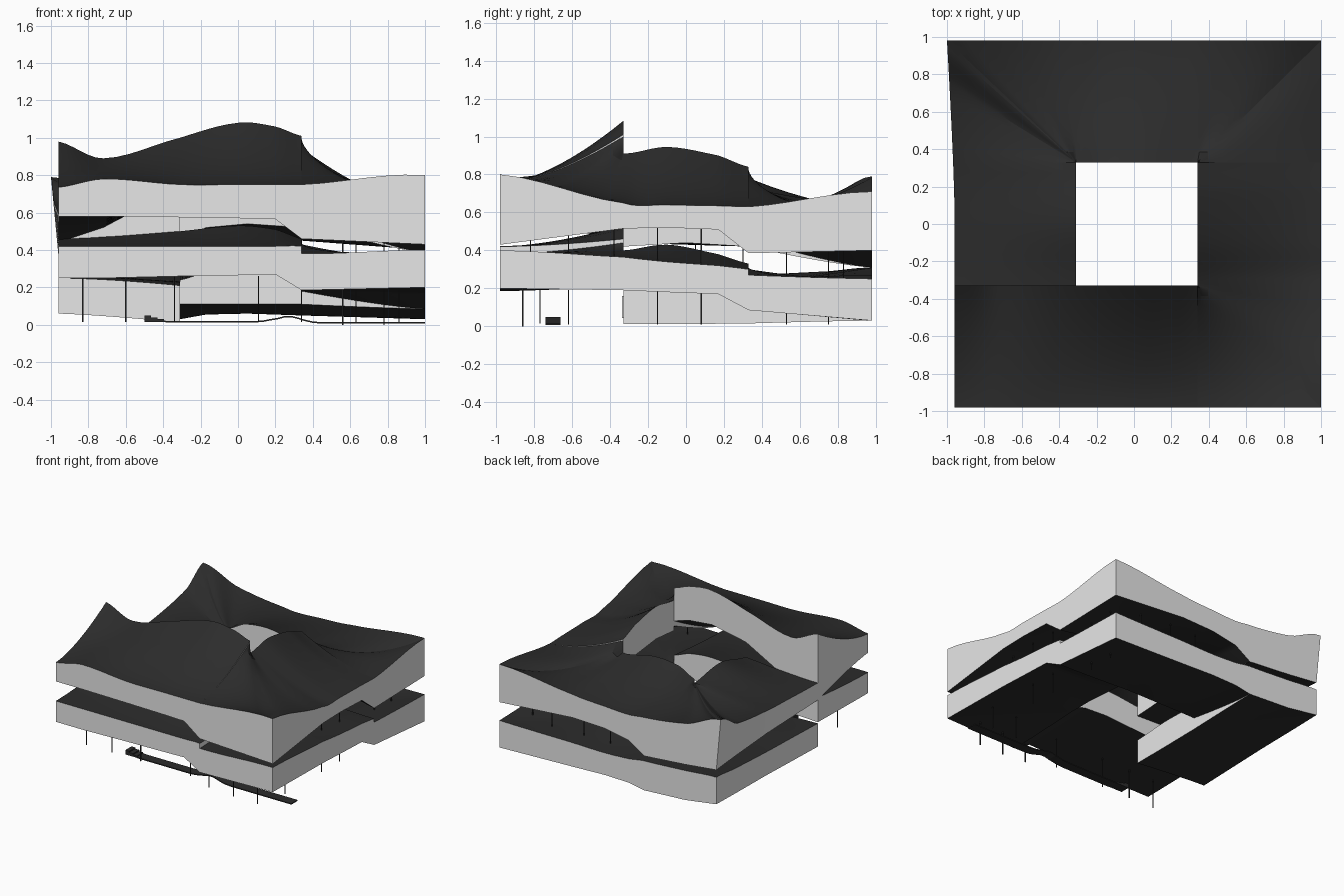
import bpy, bmesh, math

if "Cube" in bpy.data.objects:
    bpy.data.objects.remove(bpy.data.objects["Cube"])

def material(name, v):
    m = bpy.data.materials.new(name)
    m.diffuse_color = (v, v, v, 1)
    m.use_nodes = True
    m.node_tree.nodes["Principled BSDF"].inputs["Base Color"].default_value = m.diffuse_color
    return m

LIGHT = material("light concrete", 0.8)
DARK = material("dark roofing", 0.025)

def finish(name, bm, mats, smooth=False):
    me = bpy.data.meshes.new(name)
    bm.normal_update()
    bm.to_mesh(me)
    bm.free()
    for m in mats:
        me.materials.append(m)
    ob = bpy.data.objects.new(name, me)
    bpy.context.collection.objects.link(ob)
    if smooth:
        bpy.ops.object.select_all(action='DESELECT')
        bpy.context.view_layer.objects.active = ob
        ob.select_set(True)
        bpy.ops.object.shade_smooth_by_angle(angle=math.radians(25))
    return ob

# Outer plan of the spiral: front, right, back, left (repeated points are steps)
PLAN = [(-.96, -.98), (-.72, -.98), (-.31, -.98), (0, -.98), (.2, -.98), (.34, -.98), (.34, -.98),
        (1, -.98), (1, -.33), (1, -.1), (1, .17), (1, .33), (1, .33),
        (1, .98), (.34, .98), (.05, .98), (-.17, .98), (-.31, .98), (-.31, .98),
        (-.68, .98), (-.96, .98), (-.96, .75), (-.96, .33), (-.96, 0), (-.96, -.33)]

# Heights per plan point: outer top, outer bottom, inner top, inner bottom
UPPER = [(.735, .58, .98, .44), (.78, .58, .89, .52), (.75, .575, 1.0, .74),
         (.75, .57, 1.08, .80), (.75, .565, 1.06, .78), (.75, .46, 1.01, .74), (.75, .46, 1.0, .70),
         (.80, .43, .95, .68), (.65, .515, .91, .66), (.64, .52, .945, .68),
         (.635, .51, .90, .65), (.63, .385, .84, .60), (.63, .385, .83, .55),
         (.71, .40, .78, .53), (.64, .45, .73, .52), (.62, .44, .78, .54),
         (.61, .40, .76, .52), (.625, .31, .69, .46), (.625, .31, .69, .42),
         (.68, .34, .67, .42), (.79, .37, .66, .42), (.67, .39, .66, .42), (.61, .42, .66, .42),
         (.59, .43, .70, .44), (.58, .44, .62, .42)]
LOWER = [(.42, .25, .46, .26), (.42, .25, .47, .27), (.42, .26, .50, .29),
         (.42, .265, .53, .31), (.42, .27, .51, .30), (.42, .185, .46, .26), (.38, .185, .44, .21),
         (.40, .20, .41, .21), (.365, .19, .40, .21), (.34, .18, .43, .21),
         (.32, .17, .38, .19), (.30, .085, .33, .18), (.27, .085, .31, .11),
         (.25, .03, .30, .11), (.245, .05, .28, .11), (.24, .06, .30, .11),
         (.25, .055, .28, .11), (.27, .03, .24, .11), (.27, .03, .23, .015),
         (.29, .05, .23, .015), (.31, .09, .22, .015), (.29, .085, .22, .015), (.27, .08, .22, .015),
         (.26, .07, .23, .012), (.25, .06, .21, .012)]

def lerp(a, b, t):
    return a + (b - a) * t

def catmull(a, b, c, d, t):
    return b + .5 * t * (c - a + t * (2 * a - 5 * b + 4 * c - d + t * (3 * (b - c) + d - a)))

def inner_point(i):
    x, y = PLAN[i]
    ix = x if i < 2 else min(max(x, -.31), .34)
    return ix, min(max(y, -.33), .33)

def storey(name, heights, flare, sag):
    """Loft one turn of the spiral: dark top and underside, light fascias."""
    bm = bmesh.new()
    n, sub, last = 12, 6, len(PLAN) - 1
    rows = []
    for i in range(last):
        for s in range(sub + (i == last - 1)):
            t = s / sub
            ox, oy = (lerp(PLAN[i][k], PLAN[i + 1][k], t) for k in (0, 1))
            p, q = inner_point(i), inner_point(i + 1)
            ix, iy = lerp(p[0], q[0], t), lerp(p[1], q[1], t)
            h = [heights[min(max(j, 0), last)] for j in range(i - 1, i + 3)]
            if PLAN[i] == PLAN[i + 1]:
                ot, it = lerp(h[1][0], h[2][0], t), lerp(h[1][2], h[2][2], t)
            else:
                ot, it = (catmull(*(r[k] for r in h), t) for k in (0, 2))
            ob, ib = (lerp(h[1][k], h[2][k], t) for k in (1, 3))
            # the back left corner leans outwards at its top
            f = flare * max(0, 1 - math.hypot(ox + .96, (oy - .98) * .9) / .8) ** 1.3
            # roofs sag across the corners
            c = max(0, abs(ox) - .34) * max(0, abs(oy) - .33) / .42
            c = sag * c * (i > 3)
            row = []
            for j in range(n + 1):
                w = j / n
                row.append(bm.verts.new((lerp(ox - f, ix, w), lerp(oy, iy, w),
                                         lerp(ot, it, w ** 1.6) - 4 * c * w * (1 - w))))
            for j in range(n, -1, -1):
                w = j / n
                row.append(bm.verts.new((lerp(ox, ix, w), lerp(oy, iy, w),
                                         lerp(ob, ib, w ** 1.3))))
            rows.append(row)
    m = 2 * n + 2
    for a, b in zip(rows, rows[1:]):
        for j in range(m):
            k = (j + 1) % m
            face = bm.faces.new((a[j], b[j], b[k], a[k]))
            face.normal_update()
            side = j in (n, m - 1) or (face.calc_area() > 1e-6 and abs(face.normal.z) < .15)
            face.material_index = 0 if side else 1
    # light end walls
    for row in (rows[0], rows[-1]):
        for j in range(n):
            bm.faces.new((row[j], row[j + 1], row[m - 2 - j], row[m - 1 - j]))
    bmesh.ops.remove_doubles(bm, verts=bm.verts, dist=1e-5)
    bmesh.ops.recalc_face_normals(bm, faces=bm.faces)
    finish(name, bm, [LIGHT, DARK], True)

storey("upper_storey", UPPER, .04, .1)
storey("lower_storey", LOWER, 0, .02)

def box(name, lo, hi, mat):
    bm = bmesh.new()
    bmesh.ops.create_cube(bm, size=1)
    for v in bm.verts:
        v.co = [lerp(lo[k], hi[k], v.co[k] + .5) for k in range(3)]
    return finish(name, bm, [mat])

def column(name, x, y, z0, z1):
    r = .003
    box(name, (x - r, y - r, z0), (x + r, y + r, z1), DARK)

# Ground columns under the front and right wings
for x in (-.83, -.6, -.34, .11, .34, .56, .78):
    column("ground_column", x, -.77 if x < .3 else -.86, 0 if x > .5 else .015, .26)
for x, y in ((.63, -.62), (.86, -.62), (.86, -.15), (.86, .08), (.86, .53), (.86, .75)):
    column("ground_column", x, y, .01, .19)

# Columns between the storeys
for x, y in ((.86, -.62), (.86, -.38), (.86, -.15), (.86, .08), (.86, .53), (.86, .75),
             (.56, -.82), (.78, -.82), (.63, .83), (.34, .83), (.1, .83),
             (-.83, .3), (-.83, .05)):
    column("upper_column", x, y, .24 if y > .3 else .33, .55 if y < .3 else .46)

# Rolling ground path below the front wing
bm = bmesh.new()
rows = []
for i in range(41):
    x = lerp(-.5, 1, i / 40)
    z = .006 + .035 * math.exp(-((x - .27) / .09) ** 2) + .02 * max(0, min(1, (-.38 - x) / .1))
    z += .006 * (x < .2)
    rows.append([bm.verts.new((x, y, z + dz))
                 for y, dz in ((-.74, 0), (-.66, 0), (-.66, .008), (-.74, .008))])
for a, b in zip(rows, rows[1:]):
    for j in range(4):
        bm.faces.new((a[j], b[j], b[(j + 1) % 4], a[(j + 1) % 4]))
bm.faces.new(rows[0])
bm.faces.new(rows[-1])
bmesh.ops.recalc_face_normals(bm, faces=bm.faces)
finish("ground_path", bm, [DARK])

# Entrance steps and door
for k in range(3):
    box("entrance_step", (-.5 + .035 * k, -.74, .015), (-.465 + .035 * k, -.66, .05 - .01 * k), DARK)
box("entrance_door", (-.47, -.336, .045), (-.39, -.329, .16), LIGHT)
